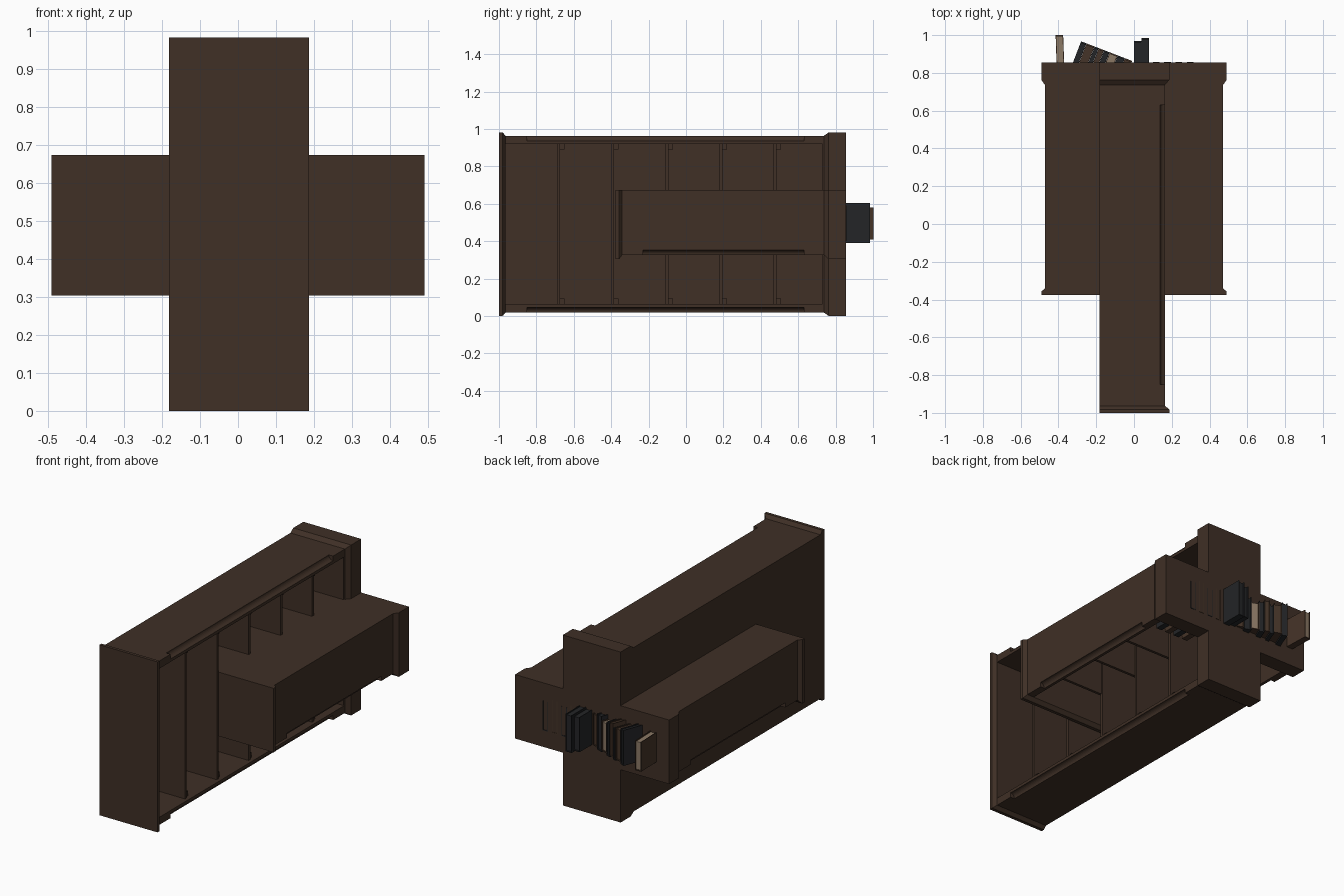
import bpy, bmesh, math
from mathutils import Matrix, Vector

if "Cube" in bpy.data.objects:
    bpy.data.objects.remove(bpy.data.objects["Cube"])


def material(name, rgb):
    m = bpy.data.materials.new(name)
    m.diffuse_color = (*rgb, 1)
    m.use_nodes = True
    m.node_tree.nodes["Principled BSDF"].inputs["Base Color"].default_value = m.diffuse_color
    return m


WOOD = material("dark_wood", (0.050, 0.029, 0.019))
SLATE = material("slate_cover", (0.017, 0.018, 0.020))
BROWN = material("brown_cover", (0.060, 0.034, 0.021))
PAGES = material("page_tan", (0.26, 0.19, 0.13))


def finish(name, bm, mats, matrix):
    bmesh.ops.transform(bm, matrix=matrix, verts=bm.verts)
    bmesh.ops.recalc_face_normals(bm, faces=bm.faces)
    me = bpy.data.meshes.new(name)
    bm.to_mesh(me)
    bm.free()
    for m in mats:
        me.materials.append(m)
    ob = bpy.data.objects.new(name, me)
    bpy.context.collection.objects.link(ob)
    return ob


def add_box(bm, lo, hi, mat=0):
    c = [(a + b) / 2 for a, b in zip(lo, hi)]
    s = [b - a for a, b in zip(lo, hi)]
    r = bmesh.ops.create_cube(bm, size=1, matrix=Matrix.Translation(c) @ Matrix.Diagonal((*s, 1)))
    for f in {f for v in r["verts"] for f in v.link_faces}:
        f.material_index = mat


def box(name, lo, hi, matrix):
    bm = bmesh.new()
    add_box(bm, lo, hi)
    return finish(name, bm, [WOOD], matrix)


BACK, FRONT, BODY, HALF, INNER = -0.182, 0.187, 0.165, 0.491, 0.428
SIDE = 0.472


def moulding(name, levels, matrix):
    """Stacked rectangular rings; each level is (height, overhang), back stays flat."""
    bm = bmesh.new()
    rings = []
    for h, o in levels:
        w, f = SIDE + o, BODY + o * 1.15
        rings.append([bm.verts.new(p) for p in ((-w, BACK, h), (w, BACK, h), (w, f, h), (-w, f, h))])
    for a, b in zip(rings, rings[1:]):
        for i in range(4):
            j = (i + 1) % 4
            bm.faces.new((a[i], a[j], b[j], b[i]))
    bm.faces.new(rings[0])
    bm.faces.new(rings[-1])
    return finish(name, bm, [WOOD], matrix)


def bookcase(name, m, height, shelves, flute):
    o = HALF - SIDE
    moulding(name + "_plinth", [(0, o), (0.092, o), (0.105, o * 0.5), (0.118, 0)], m)
    t = height
    moulding(name + "_cornice", [(t - 0.036, 0), (t - 0.03, o * 0.35), (t - 0.022, o * 0.85),
                                 (t - 0.018, o), (t, o)], m)
    box(name + "_back", (-INNER, BACK, 0.11), (INNER, BACK + 0.015, t - 0.03), m)
    box(name + "_bottom_board", (-INNER, BACK, 0.11), (INNER, BODY - 0.005, 0.125), m)
    for s, tag in ((-1, "left"), (1, "right")):
        a, b = sorted((s * INNER, s * SIDE))
        side = box(f"{name}_{tag}_side", (a, BACK, 0.11), (b, BODY, t - 0.03), m)
        # stopped cove along the outer front corner
        bm = bmesh.new()
        bmesh.ops.create_cone(bm, cap_ends=True, segments=24, radius1=0.027, radius2=0.027,
                              depth=flute[1] - flute[0])
        cut = finish(f"{name}_{tag}_cove_cutter", bm, [WOOD],
                     m @ Matrix.Translation((s * SIDE, BODY, sum(flute) / 2)))
        cut.hide_render = True
        cut.hide_set(True)
        mod = side.modifiers.new("cove", "BOOLEAN")
        mod.operation, mod.object, mod.solver = "DIFFERENCE", cut, "EXACT"
    # shelves with a small cleat under each end
    for i, h in enumerate(shelves):
        box(f"{name}_shelf_{i}", (-INNER, BACK, h - 0.016), (INNER, BODY - 0.02, h), m)
        for s in (-1, 1):
            a, b = sorted((s * INNER, s * (INNER - 0.03)))
            box(f"{name}_cleat_{i}_{s}", (a, BACK, h - 0.04), (b, BODY - 0.03, h - 0.016), m)


def frame(u, v, h, origin):
    m = Matrix((u, v, h)).transposed().to_4x4()
    m.translation = origin
    return m


Y0 = 0.855
tall = frame((0, 0, -1), (1, 0, 0), (0, -1, 0), (0, Y0, 0.491))
low = frame((-1, 0, 0), (0, 0, -1), (0, -1, 0), (0, Y0, 0.491))
bookcase("tall_case", tall, 1.855, [Y0 - y for y in (-0.69, -0.40, -0.11, 0.18, 0.467)], (0.225, 1.705))
bookcase("low_case", low, 1.232, [Y0 - y for y in (-0.12, 0.15, 0.42)], (0.225, 1.085))


def book(name, corner, width, angle, z, cover, pages, length=0.29):
    """Corner is the outer end at the smaller x; angle leans the book about z."""
    bm = bmesh.new()
    b = min(0.004, width * 0.2)
    z0, z1 = z
    add_box(bm, (0, -length, z0), (b, 0, z1))
    add_box(bm, (width - b, -length, z0), (width, 0, z1))
    add_box(bm, (b, -length, z0), (width - b, 0, z0 + 0.005))
    add_box(bm, (b, -length + 0.006, z0 + 0.005), (width - b, -0.006, z1 - 0.006), 1)
    finish(name, bm, [cover, pages],
           Matrix.Translation((*corner, 0)) @ Matrix.Rotation(math.radians(angle), 4, "Z"))


# single book and two upright dark books
book("end_book", (-0.415, 1.0), 0.04, 2, (0.41, 0.58), BROWN, PAGES)
book("upright_book_0", (0.0, 0.97), 0.04, 0, (0.40, 0.60), SLATE, SLATE)
book("upright_book_1", (0.04, 0.984), 0.04, 0, (0.39, 0.605), SLATE, SLATE)
# leaning row
pos = Vector((-0.28, 0.967))
step = Vector((math.cos(math.radians(-21)), math.sin(math.radians(-21))))
row = [(0.03, SLATE), (0.045, BROWN), (0.022, SLATE), (0.03, BROWN), (0.03, SLATE),
       (0.045, BROWN), (0.04, SLATE), (0.04, BROWN)]
for i, (w, cover) in enumerate(row):
    book(f"leaning_book_{i}", pos, w, -21, (0.395 + 0.01 * (i % 2), 0.60 - 0.012 * (i % 3)),
         cover, PAGES if i == 5 else cover)
    pos = pos + step * (w + 0.001)
# books that end level with the plinth
for i, x in enumerate((0.10, 0.16, 0.22, 0.28)):
    book(f"level_book_{i}", (x, 0.857), 0.035, 0, (0.40, 0.59 - 0.02 * (i % 2)),
         (BROWN, SLATE)[i % 2], (PAGES, SLATE)[i % 2])
